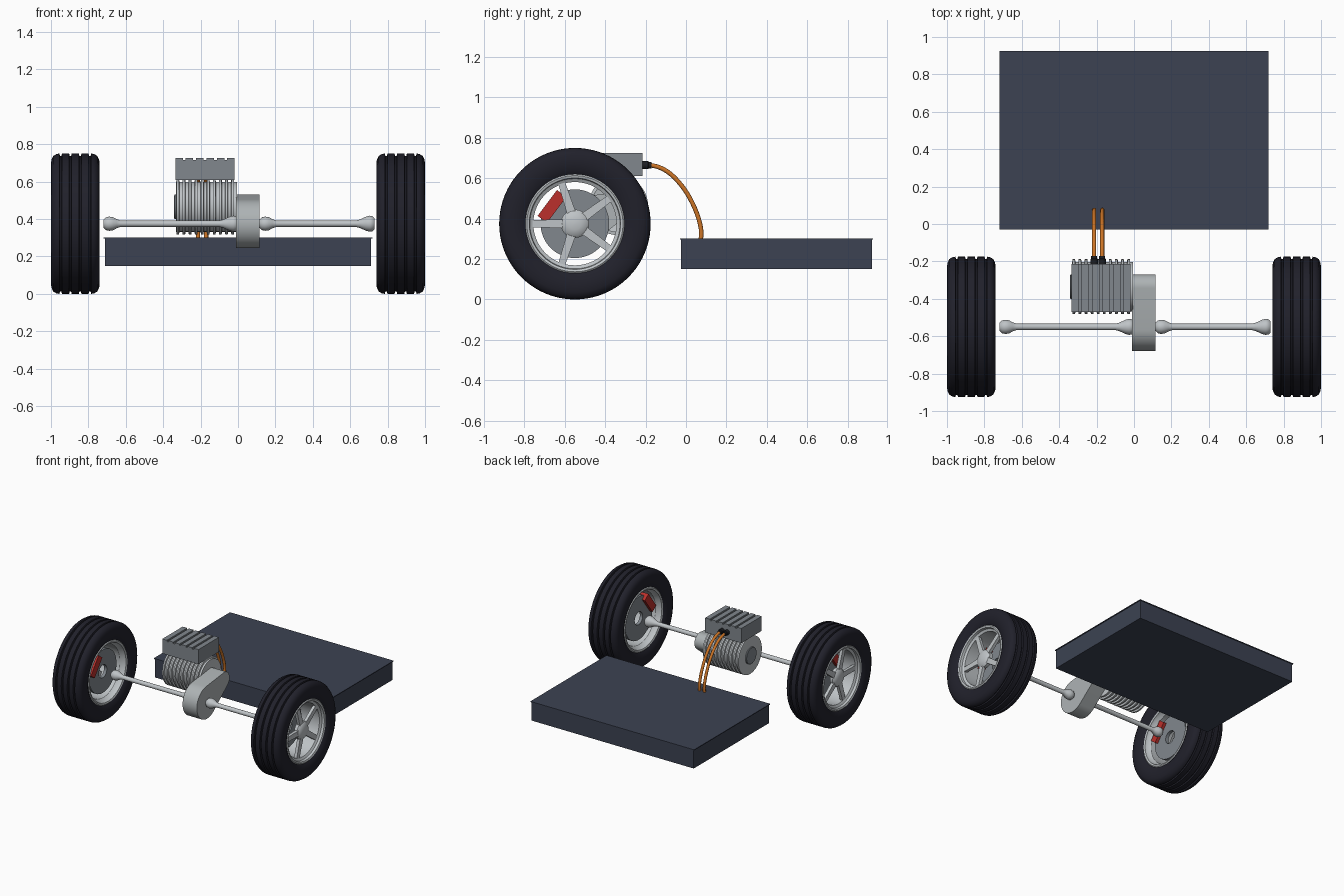
import bpy, bmesh
from math import cos, sin, pi, radians
from mathutils import Matrix, Vector

if "Cube" in bpy.data.objects:
    bpy.data.objects.remove(bpy.data.objects["Cube"])


def material(name, rgb):
    m = bpy.data.materials.new(name)
    m.use_nodes = True
    m.diffuse_color = (*rgb, 1)
    m.node_tree.nodes["Principled BSDF"].inputs["Base Color"].default_value = (*rgb, 1)
    return m


rubber = material("black rubber", (0.015, 0.015, 0.024))
silver = material("light silver", (0.52, 0.55, 0.57))
casing = material("cast grey", (0.42, 0.45, 0.46))
steel = material("mid grey", (0.22, 0.245, 0.27))
slate = material("dark slate", (0.045, 0.055, 0.085))
red = material("brake red", (0.5, 0.03, 0.025))
orange = material("cable orange", (0.62, 0.18, 0.02))
black = material("connector black", (0.012, 0.013, 0.016))

AXLE = Vector((0, -0.55, 0.375))
MOTOR = Vector((0, -0.335, 0.465))


def finish(name, bm, mat, loc=(0, 0, 0), smooth=True):
    bmesh.ops.recalc_face_normals(bm, faces=bm.faces)
    mesh = bpy.data.meshes.new(name)
    bm.to_mesh(mesh)
    bm.free()
    mesh.materials.append(mat)
    ob = bpy.data.objects.new(name, mesh)
    ob.location = loc
    bpy.context.collection.objects.link(ob)
    if smooth:
        bpy.ops.object.select_all(action='DESELECT')
        ob.select_set(True)
        bpy.context.view_layer.objects.active = ob
        bpy.ops.object.shade_smooth_by_angle(angle=radians(35))
    return ob


def lathe(name, profile, mat, loc, closed=False, sides=64):
    """Revolve (x, radius) points about the x axis."""
    bm = bmesh.new()
    rings = [[bm.verts.new((x, r * cos(2 * pi * i / sides), r * sin(2 * pi * i / sides)))
              for i in range(sides)] for x, r in profile]
    pairs = list(zip(rings, rings[1:]))
    if closed:
        pairs.append((rings[-1], rings[0]))
    else:
        bm.faces.new(rings[0])
        bm.faces.new(rings[-1])
    for a, b in pairs:
        for i in range(sides):
            j = (i + 1) % sides
            bm.faces.new((a[i], a[j], b[j], b[i]))
    return finish(name, bm, mat, loc)


def box(name, lo, hi, mat):
    lo, hi = Vector(lo), Vector(hi)
    bm = bmesh.new()
    bmesh.ops.create_cube(bm, size=1, matrix=Matrix.Diagonal((*(hi - lo), 1)))
    return finish(name, bm, mat, (lo + hi) / 2, False)


def radial_block(name, x, angle, r, size, mat, taper=1):
    """Box at a given angle and radius around the axle."""
    bm = bmesh.new()
    bmesh.ops.create_cube(bm, size=1, matrix=Matrix.Diagonal((*size, 1)))
    for v in bm.verts:
        if v.co.y > 0:
            v.co.z *= taper
        v.co.y += r
    bm.transform(Matrix.Rotation(angle, 4, 'X'))
    return finish(name, bm, mat, AXLE + Vector((x, 0, 0)), False)


# Tyre section: half sidewall, grooved tread, mirrored sidewall
wall = [(-0.112, 0.244), (-0.125, 0.265), (-0.13, 0.305), (-0.128, 0.34),
        (-0.118, 0.362), (-0.1, 0.373)]
tyre = list(wall)
for g in (-0.078, -0.026, 0.026, 0.078):
    tyre += [(g - 0.007, 0.375), (g - 0.004, 0.363), (g + 0.004, 0.363), (g + 0.007, 0.375)]
tyre += [(-x, r) for x, r in reversed(wall)]

# Rim section, from the outer lip through the barrel to the inner lip
rim = [(0.112, 0.246), (0.118, 0.238), (0.114, 0.226), (0.095, 0.223), (0.085, 0.206),
       (-0.075, 0.206), (-0.1, 0.224), (-0.114, 0.226), (-0.118, 0.238), (-0.112, 0.246)]

for side, s in (("left", 1), ("right", -1)):
    def sided(profile):
        return [(s * x, r) for x, r in profile]
    centre = AXLE + Vector((s * 0.87, 0, 0))
    lathe(side + "_tyre", sided(tyre), rubber, centre, True, 80)
    lathe(side + "_rim", sided(rim), silver, centre, True, 80)
    hub = [(0.05, 0.06), (0.055, 0.07), (0.08, 0.07), (0.092, 0.058), (0.1, 0.03), (0.102, 0.005)]
    lathe(side + "_hub", sided(hub), silver, centre, sides=40)
    for i in range(5):
        radial_block(f"{side}_spoke_{i + 1}", s * 0.945, pi + i * 2 * pi / 5, 0.132,
                     (0.024, 0.156, 0.044), silver, 0.8)
    # Brake disc and caliper
    disc = [(-0.07, 0.05), (-0.07, 0.17), (-0.045, 0.17), (-0.045, 0.05)]
    lathe(side + "_brake_disc", sided(disc), steel, centre, True)
    radial_block(side + "_caliper", s * 0.813, radians(143), 0.142,
                 (0.075, 0.058, 0.16), red)


# Drive shafts with a round joint at one end and a flared joint at the other
def drive_shaft(name, a, b):
    lathe(name, [(a, 0.022), (a + 0.012, 0.034), (a + 0.03, 0.038), (a + 0.05, 0.035),
                 (a + 0.07, 0.024), (a + 0.09, 0.017), (b - 0.1, 0.017), (b - 0.08, 0.022),
                 (b - 0.045, 0.038), (b - 0.025, 0.043), (b - 0.01, 0.04), (b, 0.03)],
          silver, AXLE, sides=32)


drive_shaft("left_drive_shaft", 0.115, 0.73)
drive_shaft("right_drive_shaft", -0.718, 0)

# Gearbox: tapered rounded case joining motor and axle
bm = bmesh.new()
for c, r in ((AXLE, 0.13), (MOTOR, 0.065)):
    for i in range(48):
        t = 2 * pi * i / 48
        for x in (-0.01, 0.115):
            bm.verts.new((x, c.y + r * cos(t), c.z + r * sin(t)))
hull = bmesh.ops.convex_hull(bm, input=bm.verts)
bmesh.ops.delete(bm, geom=list({v for v in hull["geom_interior"] + hull["geom_unused"]
                                if isinstance(v, bmesh.types.BMVert)}), context='VERTS')
bmesh.ops.dissolve_limit(bm, angle_limit=0.01, verts=bm.verts, edges=bm.edges)
finish("gearbox", bm, casing)

# Motor with cooling rings and end cap
body = [(-0.332, 0.125)]
for i in range(10):
    x = -0.328 + i * 0.0325
    body += [(x, 0.147), (x + 0.013, 0.147), (x + 0.015, 0.133), (x + 0.0305, 0.133)]
body += [(-0.008, 0.125)]
lathe("motor_body", body, silver, MOTOR)
lathe("motor_end_cap", [(-0.341, 0.062), (-0.338, 0.066), (-0.33, 0.066)], steel, MOTOR, sides=40)

# Inverter box with ribbed lid
box("inverter_box", (-0.335, -0.47, 0.61), (-0.018, -0.215, 0.715), steel)
for i in range(6):
    x = -0.335 + i * 0.0554
    box(f"inverter_rib_{i + 1}", (x, -0.47, 0.714), (x + 0.04, -0.215, 0.726), steel)

# Power cables with connectors
for side, x in (("left", -0.17), ("right", -0.213)):
    plug = lathe(side + "_connector", [(0, 0.02), (0.03, 0.02), (0.032, 0.016), (0.045, 0.016)],
                 black, (x, -0.217, 0.665), sides=24)
    plug.rotation_euler.z = pi / 2
    curve = bpy.data.curves.new(side + "_cable", 'CURVE')
    curve.dimensions = '3D'
    curve.bevel_depth = 0.011
    curve.bevel_resolution = 4
    sp = curve.splines.new('BEZIER')
    sp.bezier_points.add(2)
    path = [(-0.18, 0.665), (-0.015, 0.555), (0.072, 0.295)]
    tangent = [(0.07, -0.008), (0.05, -0.065), (-0.02, -0.06)]
    for p, (y, z), (ty, tz) in zip(sp.bezier_points, path, tangent):
        p.co = (x, y, z)
        p.handle_left_type = p.handle_right_type = 'FREE'
        p.handle_left = (x, y - ty, z - tz)
        p.handle_right = (x, y + ty, z + tz)
    curve.materials.append(orange)
    cable = bpy.data.objects.new(side + "_cable", curve)
    bpy.context.collection.objects.link(cable)

# Battery pack with thin overhanging lid
box("battery_pack", (-0.712, -0.025, 0.15), (0.712, 0.92, 0.297), slate)
box("battery_lid", (-0.718, -0.03, 0.296), (0.718, 0.925, 0.302), slate)
